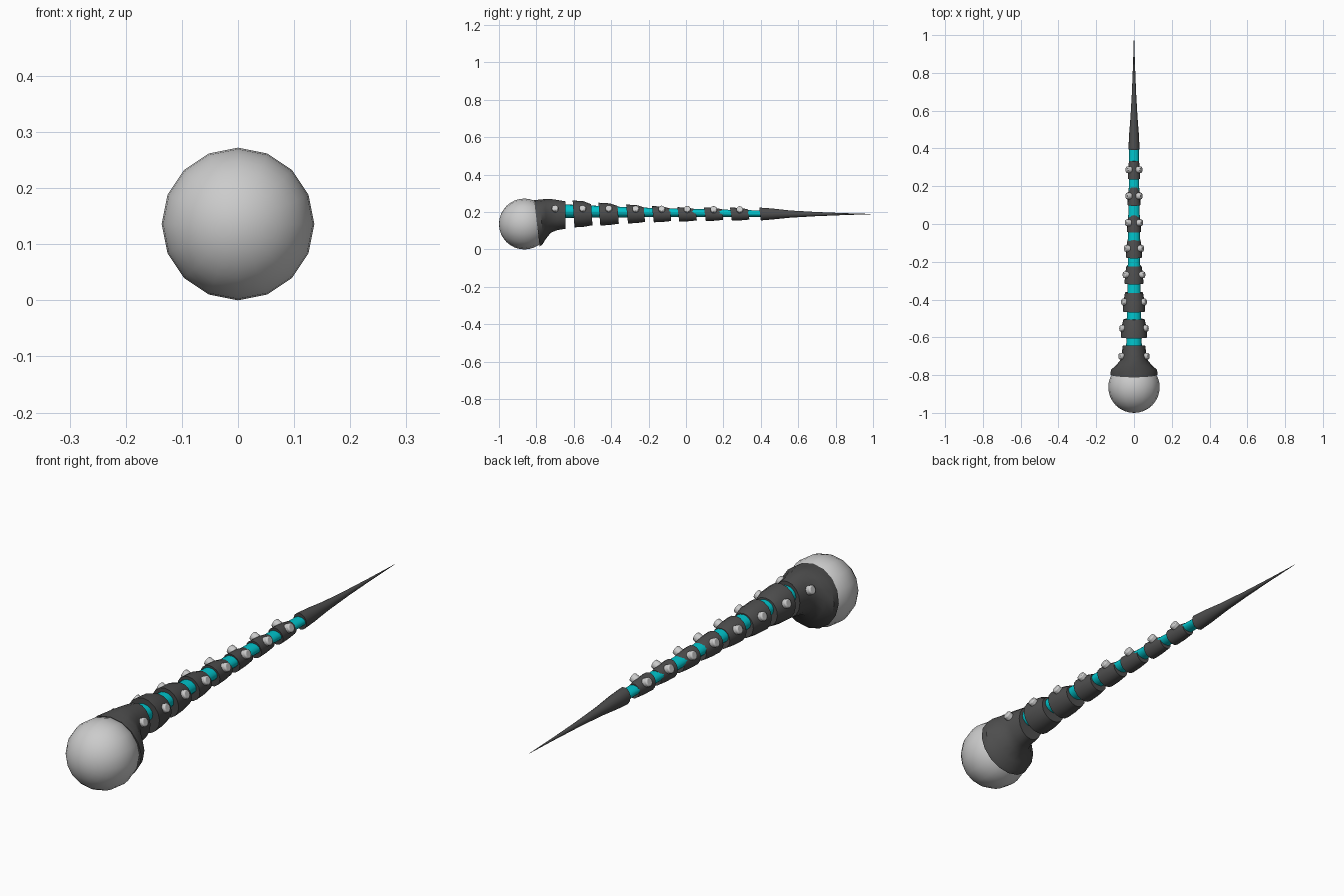
import bpy, bmesh, math
from mathutils import Vector

if "Cube" in bpy.data.objects:
    bpy.data.objects.remove(bpy.data.objects["Cube"])


def material(name, rgb):
    m = bpy.data.materials.new(name)
    m.diffuse_color = (*rgb, 1)
    m.use_nodes = True
    m.node_tree.nodes["Principled BSDF"].inputs["Base Color"].default_value = m.diffuse_color
    return m


DARK = material("dark_grip", (0.075, 0.075, 0.075))
TEAL = material("teal_core", (0.0, 0.55, 0.6))


def finish(obj, mat=None):
    if mat:
        obj.data.materials.append(mat)
    bpy.ops.object.select_all(action='DESELECT')
    obj.select_set(True)
    bpy.context.view_layer.objects.active = obj
    bpy.ops.object.shade_smooth_by_angle(angle=math.radians(40))


def loft(name, rings, mat, sides=16):
    """Rings: (y at top, y at bottom, z top, z bottom, half width)."""
    bm = bmesh.new()
    loops = []
    for yt, yb, zt, zb, w in rings:
        loop = []
        for i in range(sides):
            a = 2 * math.pi * i / sides
            c, s = math.cos(a), math.sin(a)
            loop.append(bm.verts.new((w * s, (yt + yb) / 2 + c * (yt - yb) / 2,
                                      (zt + zb) / 2 + c * (zt - zb) / 2)))
        loops.append(loop)
    for a, b in zip(loops, loops[1:]):
        for i in range(sides):
            j = (i + 1) % sides
            bm.faces.new((a[i], a[j], b[j], b[i]))
    bm.faces.new(loops[0])
    bm.faces.new(loops[-1])
    bmesh.ops.recalc_face_normals(bm, faces=bm.faces)
    me = bpy.data.meshes.new(name)
    bm.to_mesh(me)
    bm.free()
    obj = bpy.data.objects.new(name, me)
    bpy.context.collection.objects.link(obj)
    finish(obj, mat)
    return obj


# Pommel ball, poles along y
bpy.ops.mesh.primitive_uv_sphere_add(segments=16, ring_count=16, radius=0.136,
                                     location=(0, -0.864, 0.136),
                                     rotation=(math.pi / 2, 0, 0))
ball = bpy.context.object
ball.name = "ball"
finish(ball)
ball.data.polygons.foreach_set("use_smooth", [True] * len(ball.data.polygons))

# Flared collar gripping the ball
loft("collar", [(-0.812, -0.782, 0.264, 0.016, 0.125),
                (-0.775, -0.768, 0.267, 0.026, 0.122),
                (-0.75, -0.748, 0.27, 0.058, 0.095),
                (-0.72, -0.722, 0.269, 0.09, 0.073),
                (-0.69, -0.69, 0.265, 0.103, 0.066),
                (-0.643, -0.643, 0.257, 0.111, 0.059)], DARK)

# Teal core running through the grip
loft("core", [(-0.68, -0.68, 0.242, 0.168, 0.042),
              (-0.28, -0.28, 0.225, 0.172, 0.034),
              (0.0, 0.0, 0.217, 0.174, 0.03),
              (0.42, 0.42, 0.208, 0.174, 0.025)], TEAL)

# Tapering grip segments: y front, y back, z top, z bottom, half width
segments = [(-0.602, -0.503, 0.262, 0.118, 0.070),
            (-0.464, -0.362, 0.250, 0.128, 0.059),
            (-0.316, -0.222, 0.240, 0.139, 0.050),
            (-0.178, -0.082, 0.232, 0.145, 0.043),
            (-0.042, 0.055, 0.226, 0.149, 0.037),
            (0.100, 0.196, 0.225, 0.152, 0.034),
            (0.239, 0.336, 0.224, 0.154, 0.033)]
bolts = [(-0.70, 0.217, 0.068)]
for n, (y0, y1, zt, zb, w) in enumerate(segments):
    h = zt - zb
    ym = y0 + 0.55 * (y1 - y0)
    loft(f"grip_segment_{n + 1}",
         [(y0 - 0.004, y0 + 0.006, zt, zb, w),
          (ym, ym, zt - h * 0.03, zb + h * 0.02, w * 0.95),
          (y1 - 0.004, y1 + 0.003, zt - h * 0.14, zb + h * 0.08, w * 0.8)], DARK)
    bolts.append(((y0 + y1) / 2, 0.217 - 0.001 * n, w * 0.9))

# Long pointed spike
loft("spike", [(0.392, 0.4, 0.224, 0.155, 0.029),
               (0.46, 0.46, 0.219, 0.16, 0.027),
               (0.56, 0.56, 0.208, 0.170, 0.019),
               (0.70, 0.70, 0.2, 0.178, 0.011),
               (0.85, 0.85, 0.194, 0.184, 0.005),
               (1.0, 1.0, 0.1895, 0.1885, 0.0005)], DARK)

# Rounded bolts in mirrored pairs, angled slightly upward
for n, (y, z, x) in enumerate(bolts):
    for s, side in ((-1, "left"), (1, "right")):
        bpy.ops.mesh.primitive_cylinder_add(vertices=12, radius=0.018, depth=0.028)
        b = bpy.context.object
        b.name = f"bolt_{n + 1}_{side}"
        d = Vector((s, 0, 0.45)).normalized()
        b.rotation_euler = d.to_track_quat('Z', 'Y').to_euler()
        b.location = (s * (x - 0.003), y, z)
        m = b.modifiers.new("rounded_rim", 'BEVEL')
        m.width = 0.005
        m.segments = 2
        finish(b)
